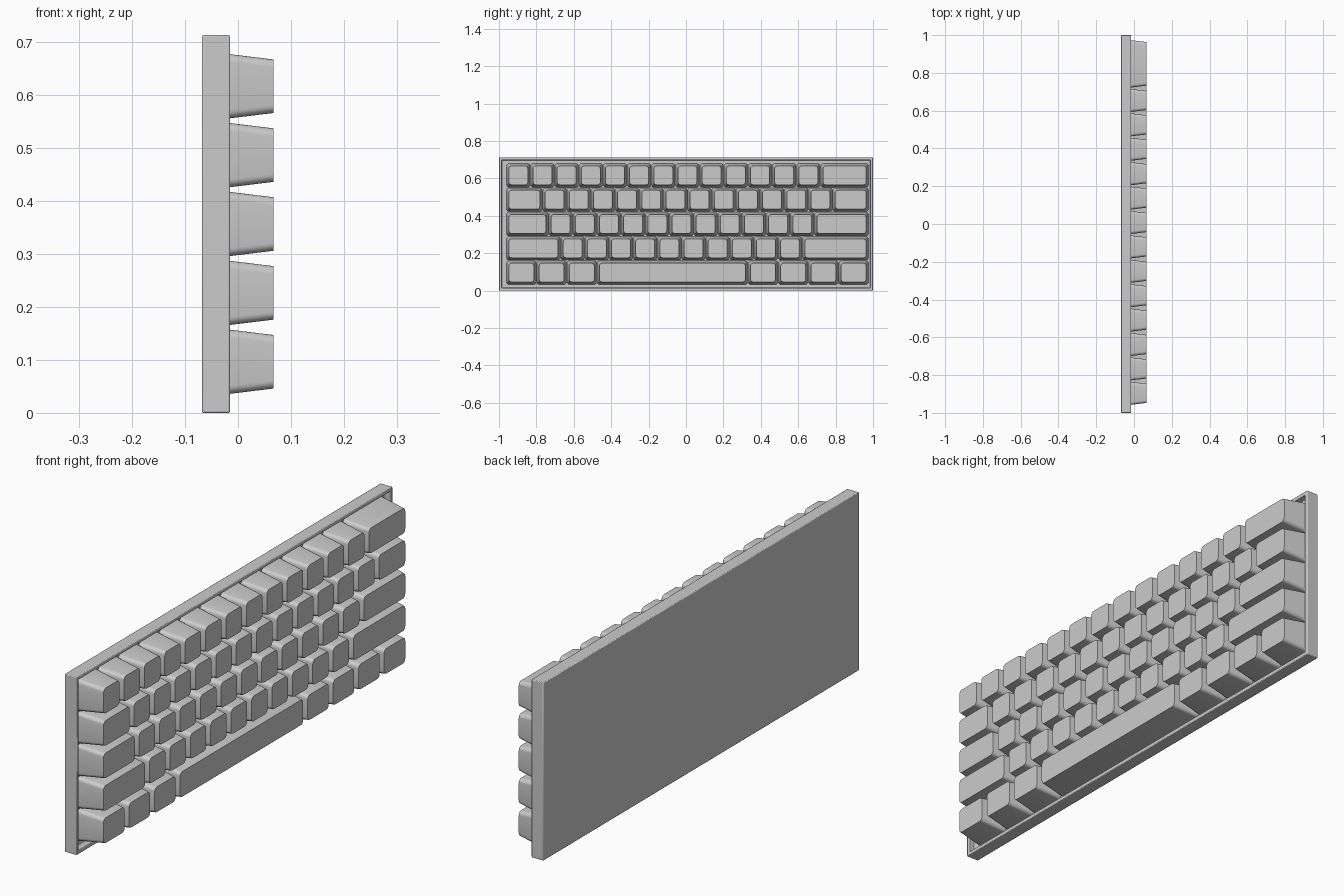
import bpy, bmesh, math

if "Cube" in bpy.data.objects:
    bpy.data.objects.remove(bpy.data.objects["Cube"])

FLOOR, RIM, TOP = -0.04, -0.015, 0.067   # x of tray floor, case front, key faces
DRAFT = 0.01 / (TOP - RIM)               # side slope of the keycaps


def make_object(name, bm):
    bmesh.ops.recalc_face_normals(bm, faces=bm.faces[:])
    mesh = bpy.data.meshes.new(name)
    bm.to_mesh(mesh)
    bm.free()
    obj = bpy.data.objects.new(name, mesh)
    bpy.context.collection.objects.link(obj)
    return obj


def rounded_ring(bm, x, y0, y1, z0, z1, r, seg=5):
    """Rounded rectangle of vertices in the plane at x."""
    ring = []
    corners = [(y1 - r, z1 - r), (y0 + r, z1 - r), (y0 + r, z0 + r), (y1 - r, z0 + r)]
    for i, (cy, cz) in enumerate(corners):
        for k in range(seg + 1):
            a = math.radians(90 * (i + k / seg))
            ring.append(bm.verts.new((x, cy + r * math.cos(a), cz + r * math.sin(a))))
    return ring


def keycap(name, y0, y1, z0, z1):
    """Tapered cap; the given rectangle is its size at rim level."""
    bm = bmesh.new()
    rings = []
    for x in (FLOOR, TOP):
        d = (x - RIM) * DRAFT
        rings.append(rounded_ring(bm, x, y0 + d, y1 - d, z0 + d, z1 - d, 0.015))
    a, b = rings
    n = len(a)
    for i in range(n):
        j = (i + 1) % n
        bm.faces.new((a[i], a[j], b[j], b[i]))
    bm.faces.new(a)
    bm.faces.new(b)
    return make_object(name, bm)


# Case: slab with a shallow tray sunk into its front
bm = bmesh.new()
bmesh.ops.create_cube(bm, size=1)
for v in bm.verts:
    v.co.x = RIM if v.co.x > 0 else -0.068
    v.co.y *= 2
    v.co.z = 0.713 if v.co.z > 0 else 0
bm.normal_update()
front = max(bm.faces, key=lambda f: f.calc_center_median().x)
bmesh.ops.inset_region(bm, faces=[front], thickness=0.021)
tray = bmesh.ops.extrude_discrete_faces(bm, faces=[front])["faces"][0]
bmesh.ops.translate(bm, verts=tray.verts[:], vec=(FLOOR - RIM, 0, 0))
case = make_object("case", bm)
bevel = case.modifiers.new("edge_bevel", "BEVEL")
bevel.width = 0.003
bevel.segments = 2

# Keycaps: row widths in key units, top row first
rows = [
    [1] * 13 + [2],
    [1.5] + [1] * 12 + [1.5],
    [1.75] + [1] * 11 + [2.25],
    [2.25] + [1] * 10 + [2.75],
    [1.25] * 3 + [6.25] + [1.25] * 4,
]
UNIT, GAP = 0.1292, 0.008
parts = [case]
for r, widths in enumerate(rows):
    y = -0.961
    z1 = 0.677 - 0.13 * r
    for c, w in enumerate(widths):
        name = "space_bar" if w > 6 else f"key_row{r + 1}_{c + 1}"
        parts.append(keycap(name, y + GAP / 2, y + w * UNIT - GAP / 2, z1 - 0.121, z1))
        y += w * UNIT

# Smooth shading with sharp edges kept
for obj in parts:
    obj.select_set(True)
bpy.context.view_layer.objects.active = case
bpy.ops.object.shade_smooth_by_angle(angle=math.radians(35))
